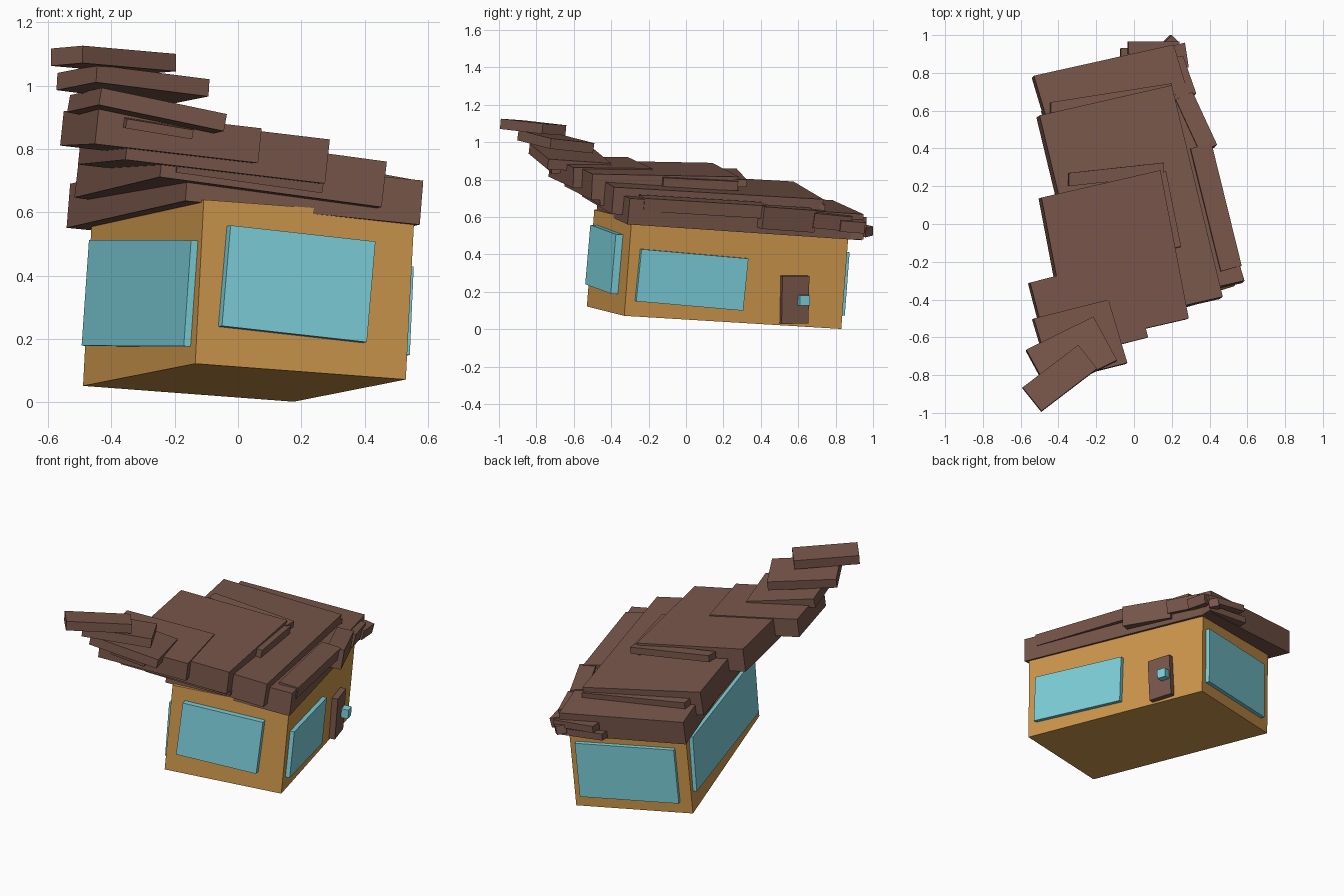
import bpy, math
from mathutils import Vector, Matrix

cube = bpy.data.objects.get("Cube")
if cube:
    bpy.data.objects.remove(cube, do_unlink=True)


def material(name, color):
    m = bpy.data.materials.new(name)
    m.use_nodes = True
    m.diffuse_color = (*color, 1)
    m.node_tree.nodes["Principled BSDF"].inputs["Base Color"].default_value = (*color, 1)
    return m


tan = material("tan_wall", (0.63, 0.32, 0.075))
brown = material("brown_wood", (0.19, 0.095, 0.07))
blue = material("pale_blue_glass", (0.21, 0.65, 0.73))


def box(name, matrix, mat):
    """Unit cube placed by a matrix."""
    bpy.ops.mesh.primitive_cube_add(size=1)
    ob = bpy.context.object
    ob.name = name
    ob.data.transform(matrix)
    ob.data.materials.append(mat)
    return ob


def frame(x, y, z, origin):
    m = Matrix((x, y, z)).transposed().to_4x4()
    m.translation = origin
    return m


def plank(name, back_left, front_left, front_right, thick):
    """Roof board given by three corners of its top face."""
    a, b, c = Vector(back_left), Vector(front_left), Vector(front_right)
    side, run = c - b, a - b
    down = -side.cross(run).normalized() * thick
    box(name, frame(side, run, -down, (a + c + down) / 2), brown)


# Tilted house frame: width, depth and height axes from the near bottom corner
WIDTH, DEPTH, HEIGHT = 0.696, 1.215, 0.52
ax = Vector((0.665, 0.2, -0.05)).normalized()
az = ax.cross(Vector((-0.355, 1.16, -0.07))).normalized()
ay = az.cross(ax)
HOUSE = frame(ax, ay, az, Vector((-0.135, -0.53, 0.122)))


def house_box(name, center, size, mat, roll=0, axis="X"):
    m = HOUSE @ Matrix.Translation(center)
    m = m @ Matrix.Rotation(math.radians(roll), 4, axis)
    box(name, m @ Matrix.Diagonal((*size, 1)), mat)


house_box("walls", (WIDTH / 2, DEPTH / 2, HEIGHT / 2), (WIDTH, DEPTH, HEIGHT), tan)

# Windows, one per wall
house_box("front_window", (0.315, -0.01, 0.274), (0.48, 0.06, 0.32), blue, 2, "Y")
house_box("left_side_window", (WIDTH, 0.357, 0.215), (0.05, 0.6, 0.28), blue, -1.5)
house_box("right_side_window", (0, 0.61, 0.258), (0.045, 1.12, 0.335), blue, 3.4)
house_box("back_window", (0.365, DEPTH, 0.24), (0.59, 0.05, 0.34), blue)

# Door and knob
house_box("door", (WIDTH, 0.937, 0.142), (0.07, 0.15, 0.255), brown, 3.4)
house_box("door_knob", (WIDTH + 0.05, 0.977, 0.144), (0.055, 0.055, 0.055), blue, 3.4)

# Three overlapping roof slabs, lowest first
plank("roof_slab_low", (-0.53, 0.785, 0.69), (-0.155, -0.465, 0.775), (0.585, -0.3, 0.70), 0.14)
plank("roof_slab_middle", (-0.5, 0.575, 0.79), (-0.23, -0.545, 0.855), (0.47, -0.385, 0.76), 0.145)
plank("roof_slab_high", (-0.49, 0.14, 0.89), (-0.34, -0.645, 0.905), (0.29, -0.5, 0.83), 0.14)

# Upswept boards at the front corner
plank("tail_board_base", (-0.55, -0.31, 0.92), (-0.44, -0.73, 0.925), (0.075, -0.6, 0.865), 0.11)
plank("tail_board_low", (-0.53, -0.5, 0.97), (-0.43, -0.835, 0.993), (-0.035, -0.735, 0.91), 0.055)
plank("tail_board_middle", (-0.57, -0.665, 1.04), (-0.445, -0.895, 1.065), (-0.09, -0.72, 1.02), 0.055)
plank("tail_board_tip", (-0.59, -0.865, 1.117), (-0.49, -0.99, 1.126), (-0.195, -0.765, 1.10), 0.055)

# Loose boards between the slabs
plank("loose_board_top", (-0.345, 0.27, 0.86), (-0.345, 0.2, 0.86), (0.16, 0.255, 0.80), 0.04)
plank("loose_board_side", (0.1, 0.27, 0.80), (0.18, -0.13, 0.82), (0.25, -0.12, 0.81), 0.05)
plank("loose_board_rear", (-0.44, 0.645, 0.735), (-0.44, 0.59, 0.74), (0.2, 0.69, 0.67), 0.04)
plank("loose_board_front", (-0.2, -0.5, 0.76), (-0.19, -0.56, 0.755), (0.27, -0.46, 0.69), 0.03)
plank("loose_board_tail", (-0.36, -0.7, 0.9), (-0.35, -0.75, 0.895), (-0.14, -0.72, 0.86), 0.03)

# Boards along the door side eave
plank("eave_board_front", (0.3, 0.40, 0.68), (0.46, -0.25, 0.72), (0.57, -0.22, 0.70), 0.07)
plank("eave_board_middle", (0.22, 0.66, 0.65), (0.35, 0.38, 0.67), (0.44, 0.42, 0.655), 0.12)
plank("eave_board_rear", (0.15, 0.88, 0.62), (0.22, 0.68, 0.64), (0.33, 0.69, 0.62), 0.08)
plank("eave_board_corner", (0.15, 0.93, 0.60), (0.17, 0.80, 0.61), (0.29, 0.83, 0.58), 0.06)

# Boards at the back corner
plank("back_board_upper", (-0.03, 0.965, 0.60), (-0.03, 0.9, 0.60), (0.24, 0.9, 0.57), 0.04)
plank("back_board_lower", (-0.07, 0.93, 0.55), (-0.07, 0.84, 0.55), (0.22, 0.86, 0.52), 0.04)
plank("back_board_stub", (0.2, 1.0, 0.55), (0.16, 0.96, 0.56), (0.2, 0.92, 0.55), 0.05)
